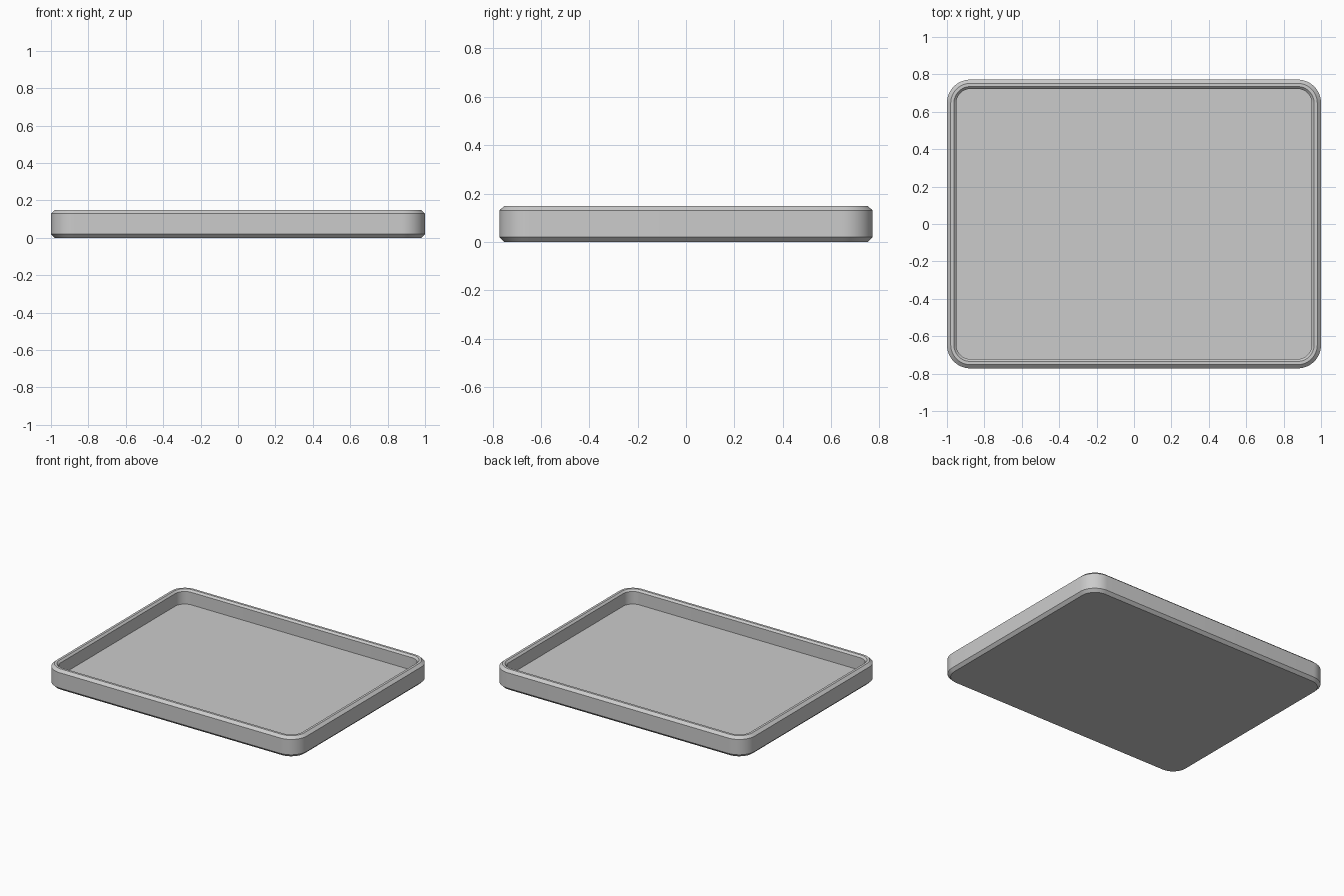
import bpy, bmesh, math

cube = bpy.data.objects.get("Cube")
if cube:
    bpy.data.objects.remove(cube, do_unlink=True)

HALF_X, HALF_Y, RADIUS, STEPS = 1.0, 0.772, 0.125, 12

grey = bpy.data.materials.new("light_grey")
grey.use_nodes = True
colour = (0.6, 0.6, 0.6, 1)
grey.diffuse_color = colour
grey.node_tree.nodes["Principled BSDF"].inputs["Base Color"].default_value = colour


def rounded_ring(bm, inset, z):
    """Rounded rectangle of vertices, inset from the outer wall."""
    r = RADIUS - inset
    ring = []
    for corner, (sx, sy) in enumerate(((1, 1), (-1, 1), (-1, -1), (1, -1))):
        for i in range(STEPS + 1):
            a = math.pi / 2 * (corner + i / STEPS)
            ring.append(bm.verts.new((sx * (HALF_X - RADIUS) + r * math.cos(a),
                                      sy * (HALF_Y - RADIUS) + r * math.sin(a), z)))
    return ring


# Wall section as (inset, height): underside, outer wall, rim, inner wall, floor
section = [(0.02, 0), (0, 0.02), (0, 0.13), (0.02, 0.148),
           (0.037, 0.148), (0.05, 0.135), (0.05, 0.045)]

bm = bmesh.new()
rings = [rounded_ring(bm, inset, z) for inset, z in section]
for low, high in zip(rings, rings[1:]):
    n = len(low)
    for i in range(n):
        j = (i + 1) % n
        bm.faces.new((low[i], low[j], high[j], high[i]))
bm.faces.new(reversed(rings[0]))   # underside
bm.faces.new(rings[-1])            # tray floor

mesh = bpy.data.meshes.new("tray")
bm.to_mesh(mesh)
bm.free()
mesh.materials.append(grey)
tray = bpy.data.objects.new("tray", mesh)
bpy.context.collection.objects.link(tray)

# Smooth corners, crisp chamfers
bpy.ops.object.select_all(action='DESELECT')
tray.select_set(True)
bpy.context.view_layer.objects.active = tray
bpy.ops.object.shade_smooth_by_angle(angle=math.radians(30))
